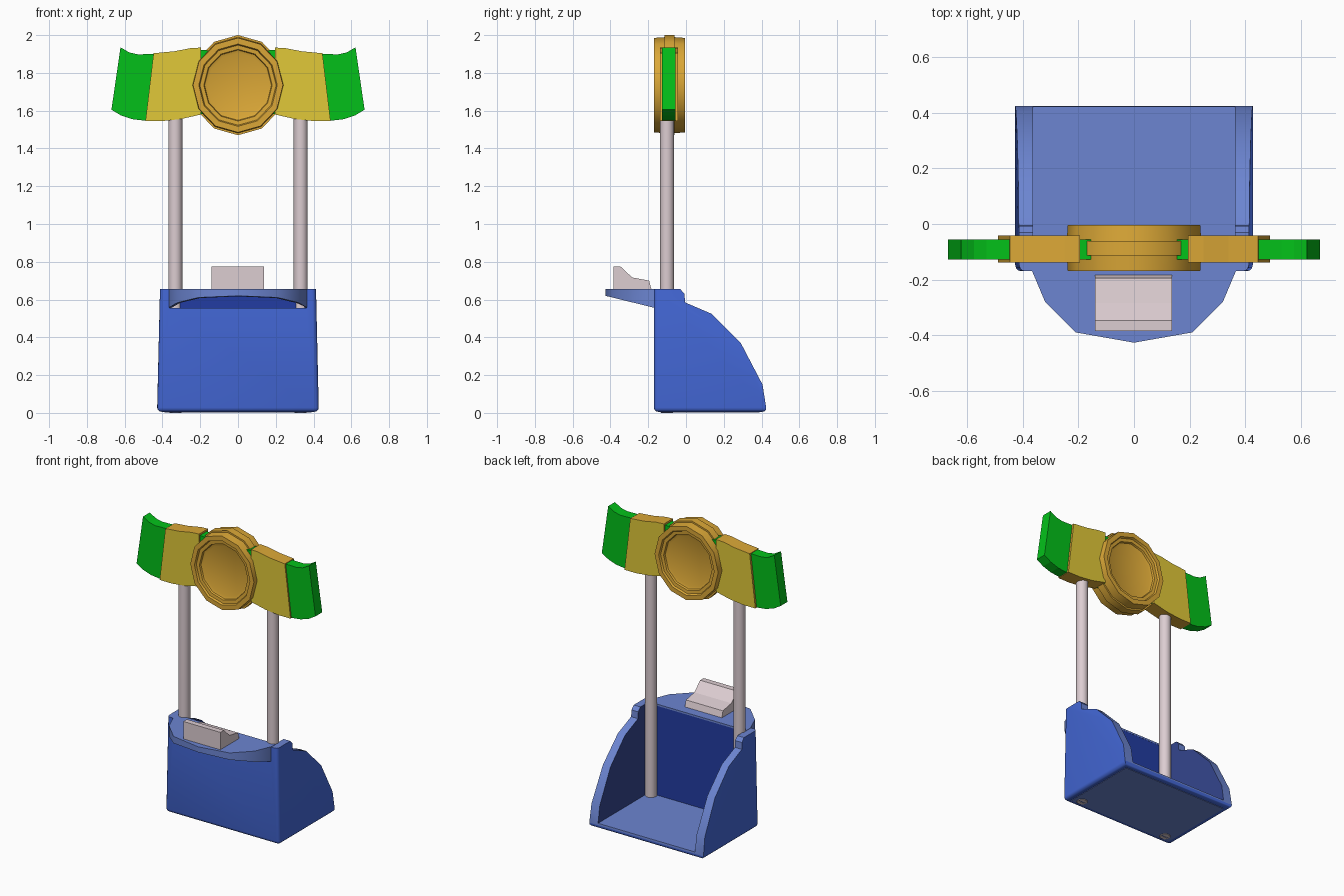
import bpy, bmesh, math

if "Cube" in bpy.data.objects:
    bpy.data.objects.remove(bpy.data.objects["Cube"])


def material(name, rgb):
    m = bpy.data.materials.new(name)
    m.diffuse_color = (*rgb, 1)
    m.use_nodes = True
    m.node_tree.nodes["Principled BSDF"].inputs["Base Color"].default_value = m.diffuse_color
    return m


BLUE = material("blue", (0.058, 0.14, 0.69))
PALE_BLUE = material("pale blue", (0.15, 0.235, 0.64))
DARK_BLUE = material("dark blue", (0.016, 0.045, 0.36))
DULL_BLUE = material("dull blue", (0.035, 0.06, 0.27))
GREY = material("pinkish grey", (0.72, 0.61, 0.64))
GOLD = material("gold", (0.71, 0.39, 0.038))
YELLOW = material("yellow", (0.75, 0.58, 0.04))
GREEN = material("green", (0.001, 0.53, 0.01))


def finish(bm, name, *mats):
    bmesh.ops.recalc_face_normals(bm, faces=bm.faces)
    me = bpy.data.meshes.new(name)
    bm.to_mesh(me)
    bm.free()
    for m in mats:
        me.materials.append(m)
    ob = bpy.data.objects.new(name, me)
    bpy.context.collection.objects.link(ob)
    return ob


def prism(points, vec):
    """Extrude a closed outline along a vector."""
    bm = bmesh.new()
    face = bm.faces.new([bm.verts.new(p) for p in points])
    new = bmesh.ops.extrude_face_region(bm, geom=[face])["geom"]
    bmesh.ops.translate(bm, vec=vec, verts=[v for v in new if isinstance(v, bmesh.types.BMVert)])
    bmesh.ops.recalc_face_normals(bm, faces=bm.faces)
    return bm


def box(lo, hi):
    pts = [(lo[0], lo[1], lo[2]), (hi[0], lo[1], lo[2]), (hi[0], hi[1], lo[2]), (lo[0], hi[1], lo[2])]
    return prism(pts, (0, 0, hi[2] - lo[2]))


def cut(ob, cutter):
    cutter.hide_render = True
    mod = ob.modifiers.new("cut", "BOOLEAN")
    mod.operation, mod.solver, mod.object = "DIFFERENCE", "EXACT", cutter
    bpy.context.view_layer.objects.active = ob
    bpy.ops.object.modifier_apply(modifier=mod.name)
    bpy.data.objects.remove(cutter)


def smooth(ob, degrees):
    bpy.ops.object.select_all(action="DESELECT")
    ob.select_set(True)
    bpy.context.view_layer.objects.active = ob
    bpy.ops.object.shade_smooth_by_angle(angle=math.radians(degrees))


# Open-backed base: side profile, tapered upwards, rounded at bottom and front
side = [(-0.17, 0.006), (0.428, 0.006), (0.405, 0.15), (0.29, 0.37), (0.135, 0.525), (-0.005, 0.585),
        (-0.008, 0.63), (-0.03, 0.655), (-0.17, 0.655)]
bm = prism([(-0.428, y, z) for y, z in side], (0.856, 0, 0))
for v in bm.verts:
    v.co.x *= 1 - 0.035 * v.co.z / 0.655
edges = [e for e in bm.edges if all(v.co.z < 0.01 for v in e.verts)
         or (all(v.co.y < -0.16 for v in e.verts) and abs(e.verts[0].co.z - e.verts[1].co.z) > 0.1)]
bmesh.ops.bevel(bm, geom=edges, offset=0.022, segments=3, profile=0.5, affect="EDGES")
base = finish(bm, "base", BLUE, PALE_BLUE, DULL_BLUE)
cut(base, finish(box((-0.363, -0.125, 0.04), (0.363, 1, 1)), "cavity_cutter"))
cut(base, finish(box((-0.363, -1, 0.556), (0.363, 0, 1)), "shelf_cutter"))
for p in base.data.polygons:
    c, n = p.center, p.normal
    if abs(n.x) > 0.95 and abs(c.x) < 0.37:
        p.material_index = 2          # inner side walls
    elif n.z > 0.2 or (n.y > 0.5 and c.z > 0.05):
        p.material_index = 1          # floor and wall rims
smooth(base, 35)

# Underside panel and dark inner panel behind the front wall
finish(box((-0.39, -0.135, 0.003), (0.39, 0.39, 0.008)), "underside_panel", PALE_BLUE)
finish(box((-0.364, -0.127, 0.04), (0.364, -0.12, 0.65)), "inner_panel", DARK_BLUE)

# Front shelf with a hollow underside and a skirt that gets deeper at the sides
half = [(0.21, -0.39), (0.32, -0.28), (0.368, -0.166), (0.368, -0.119)]
outline = [(-x, y) for x, y in reversed(half)] + [(0, -0.427)] + half
bm = prism([(x, y, 0.657) for x, y in outline], (0, 0, -0.1))
for v in bm.verts:
    if v.co.z < 0.6:
        v.co.z = 0.556 + max(0, -0.166 - v.co.y) * 0.245
shelf = finish(bm, "front_shelf", PALE_BLUE)
hollow = [(x * 0.96, -0.1 + (y + 0.1) * 0.96, 0.4) for x, y in outline]
cut(shelf, finish(prism([(x, y if y < -0.13 else 0, z) for x, y, z in hollow], (0, 0, 0.245)), "hollow_cutter"))
smooth(shelf, 40)

# Raised block on the shelf
block = [(-0.385, 0.65), (-0.385, 0.775), (-0.347, 0.775), (-0.285, 0.717), (-0.195, 0.70), (-0.182, 0.65)]
finish(prism([(-0.14, y, z) for y, z in block], (0.277, 0, 0)), "shelf_block", GREY)

# Wing outlines (right half, x and z)
core = [(0.1, 1.915), (0.2, 1.922), (0.32, 1.905), (0.45, 1.9), (0.53, 1.898), (0.575, 1.908), (0.622, 1.935),
        (0.67, 1.605), (0.62, 1.575), (0.56, 1.555), (0.5, 1.548), (0.36, 1.565), (0.2, 1.582), (0.1, 1.59)]
cover = [(0.195, 1.934), (0.25, 1.931), (0.34, 1.914), (0.447, 1.904), (0.49, 1.545),
         (0.40, 1.545), (0.30, 1.556), (0.195, 1.58)]

for s, label in ((-1, "left"), (1, "right")):
    # Green inner wing
    finish(prism([(s * x, -0.128, z) for x, z in core], (0, 0.072, 0)), label + "_wing", GREEN)
    # Yellow-faced cover with gold edges
    ob = finish(prism([(s * x, -0.138, z) for x, z in cover], (0, 0.096, 0)), label + "_wing_cover", GOLD, YELLOW)
    for p in ob.data.polygons:
        p.material_index = 1 if abs(p.normal.y) > 0.9 else 0
    # Pole, ending below the base in a slotted screw head
    x = s * 0.332
    bm = bmesh.new()
    rings = []
    for z, r in ((0, 0.031), (0.005, 0.036), (0.03, 0.037), (1.62, 0.037)):
        rings.append([bm.verts.new((x + r * math.cos(a * math.tau / 20),
                                    -0.1 + r * math.sin(a * math.tau / 20), z)) for a in range(20)])
    for a, b in zip(rings, rings[1:]):
        for i in range(20):
            j = (i + 1) % 20
            bm.faces.new((a[i], a[j], b[j], b[i]))
    bm.faces.new(rings[0])
    bm.faces.new(rings[-1])
    pole = finish(bm, label + "_pole", GREY)
    cut(pole, finish(box((x - 0.025, -0.106, -0.02), (x + 0.025, -0.094, 0.01)), "slot_cutter"))
    smooth(pole, 35)

# Twelve-sided stepped medallion, turned about the y axis, slightly narrower than tall
front = [(0.17, 0.05), (0.186, 0.056), (0.19, 0.068), (0.212, 0.07), (0.218, 0.083),
         (0.25, 0.083), (0.254, 0.026), (0.265, 0.026)]
profile = front + [(r, -d) for r, d in reversed(front)]
bm = bmesh.new()
rings = [[bm.verts.new((0.953 * r * math.sin(i * math.tau / 12), -0.087 - d,
                        1.735 + r * math.cos(i * math.tau / 12))) for i in range(12)] for r, d in profile]
for a, b in zip(rings, rings[1:]):
    for i in range(12):
        j = (i + 1) % 12
        bm.faces.new((a[i], a[j], b[j], b[i]))
bm.faces.new(rings[0])
bm.faces.new(rings[-1])
smooth(finish(bm, "medallion", GOLD), 35)
